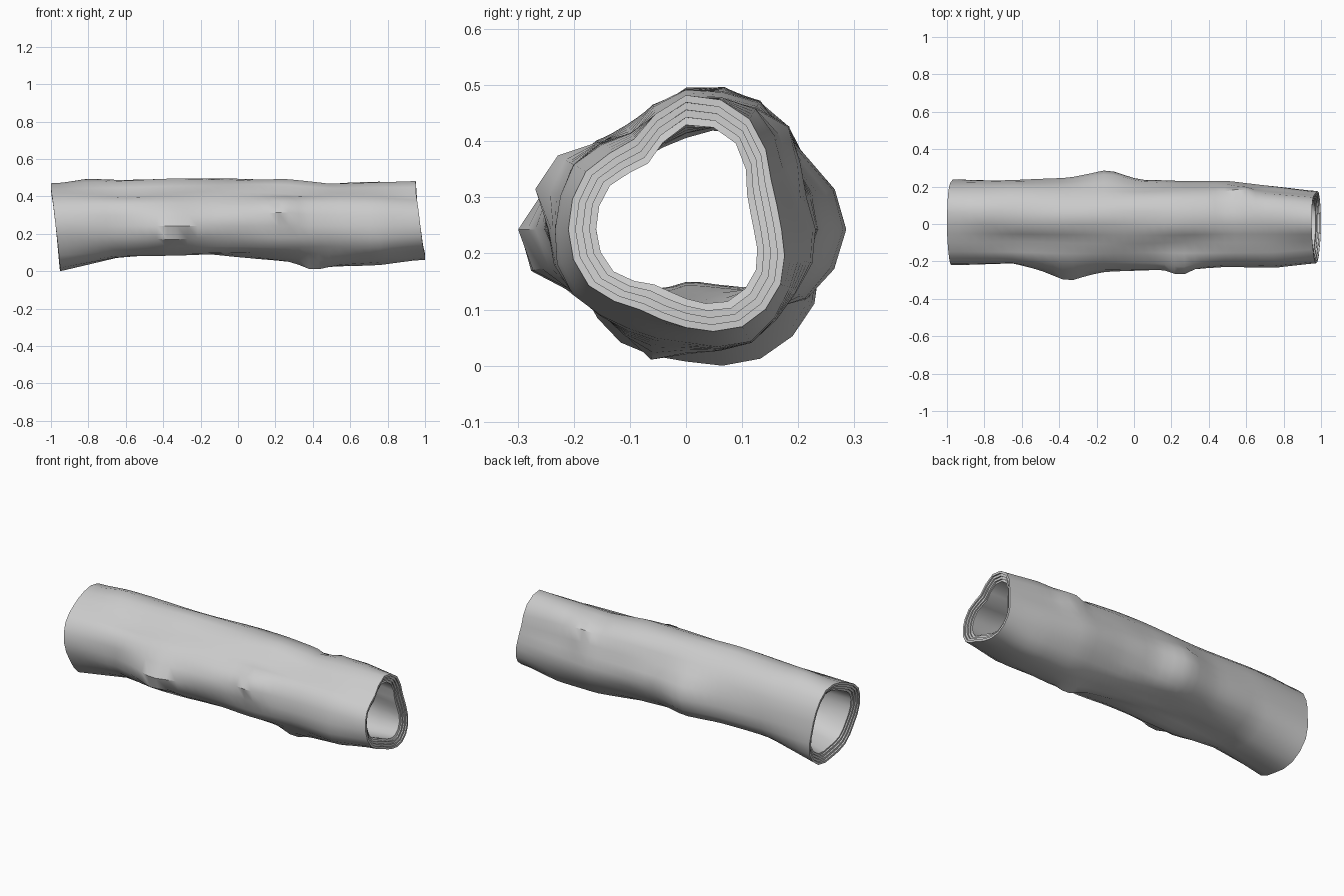
import bpy, bmesh, math

if "Cube" in bpy.data.objects:
    bpy.data.objects.remove(bpy.data.objects["Cube"])

SIDES = 24
ZC = 0.26  # height of the log's axis

# Stations along the log: x -> radii every 30 degrees (0 = +y, 90 = up)
ROWS = {
    -0.97: [.23, .235, .25, .215, .20, .22, .22, .215, .235, .24, .27, .265],
    -0.65: [.235, .245, .265, .235, .20, .225, .21, .205, .185, .17, .19, .23],
    -0.35: [.25, .24, .26, .25, .205, .245, .28, .25, .18, .145, .165, .23],
    -0.14: [.295, .25, .26, .25, .21, .24, .25, .225, .175, .15, .17, .245],
    0.03: [.235, .23, .26, .25, .21, .24, .25, .22, .175, .165, .185, .22],
    0.25: [.225, .23, .26, .25, .21, .245, .25, .23, .195, .19, .205, .215],
    0.50: [.23, .225, .25, .22, .205, .23, .23, .22, .215, .22, .23, .23],
    0.75: [.20, .195, .25, .23, .20, .23, .235, .235, .205, .205, .23, .215],
    0.97: [.17, .175, .225, .24, .185, .205, .21, .20, .165, .175, .20, .195],
}
XS = list(ROWS)

# Knots and dents: x, angle, height, half length, half angle
KNOTS = [(0.25, 160, .04, .06, 11), (-0.36, 188, .03, .10, 14),
         (0.57, 40, .03, .06, 14), (0.40, 258, .035, .08, 14),
         (-0.33, 208, -.025, .07, 12), (0.50, 62, -.02, .05, 10),
         (-0.80, 75, .015, .10, 15), (-0.60, 118, -.012, .15, 12),
         (0.30, 118, -.012, .20, 12)]


def spline(row, deg):
    """Closed Catmull-Rom through the 12 radii."""
    i, t = int(deg // 30), (deg % 30) / 30
    a, b, c, d = (row[(i + k) % 12] for k in (-1, 0, 1, 2))
    return b + .5 * t * (c - a + t * (2 * a - 5 * b + 4 * c - d + t * (3 * (b - c) + d - a)))


def radius(x, deg, knots=True):
    x = min(max(x, XS[0]), XS[-1])
    i = max(k for k in range(len(XS) - 1) if XS[k] <= x)
    t = (x - XS[i]) / (XS[i + 1] - XS[i])
    r = spline(ROWS[XS[i]], deg) * (1 - t) + spline(ROWS[XS[i + 1]], deg) * t
    if knots:
        for kx, ka, h, lx, la in KNOTS:
            da = (deg - ka + 180) % 360 - 180
            r += h * math.exp(-((x - kx) / lx) ** 2 - (da / la) ** 2)
        # uneven bark ridges running lengthwise, fading at the ends
        wave = math.sin(math.radians(deg * 7) + 3 * math.sin(2.5 * x))
        r += .005 * wave * (1 - x * x)
    return r


def ring(bm, u, depth, recess=0.0, knots=True):
    """One loop of vertices; u in -1..1, ends cut at a slant."""
    verts = []
    for k in range(SIDES):
        deg = 360 * k / SIDES
        a = math.radians(deg)
        slant = -.025 if u > 0 else .025
        x = u * (.975 + abs(u) ** 6 * slant * math.sin(a))
        if recess:
            x -= math.copysign(recess, u)
        r = radius(x, deg, knots) - depth
        verts.append(bm.verts.new((x, r * math.cos(a), ZC + r * math.sin(a))))
    return verts


bm = bmesh.new()
N = 36
# Stepped growth rings on the cut ends: depth below the bark, recess
RIM = [(.013, 0), (.013, .008), (.026, .008), (.026, .016), (.039, .016), (.039, .024)]

# Bark, right cut end, hollow, left cut end, as one closed run of rings
loops = [ring(bm, -1 + 2 * i / N, 0) for i in range(N + 1)]
loops += [ring(bm, 1, d, rec) for d, rec in RIM]
loops += [ring(bm, .975 * (1 - 2 * i / 16), .052, 0, False) for i in range(17)]
loops += [ring(bm, -1, d, rec) for d, rec in reversed(RIM)]
for i, a in enumerate(loops):
    b = loops[(i + 1) % len(loops)]
    for k in range(SIDES):
        m = (k + 1) % SIDES
        bm.faces.new((a[k], a[m], b[m], b[k]))
bmesh.ops.recalc_face_normals(bm, faces=bm.faces)

# Rest the log on the ground
low = min(v.co.z for v in bm.verts)
bmesh.ops.translate(bm, verts=bm.verts, vec=(0, 0, -low))

mesh = bpy.data.meshes.new("hollow_log")
bm.to_mesh(mesh)
bm.free()
log = bpy.data.objects.new("hollow_log", mesh)
bpy.context.collection.objects.link(log)
bpy.context.view_layer.objects.active = log
log.select_set(True)
bpy.ops.object.shade_smooth_by_angle(angle=math.radians(40))
